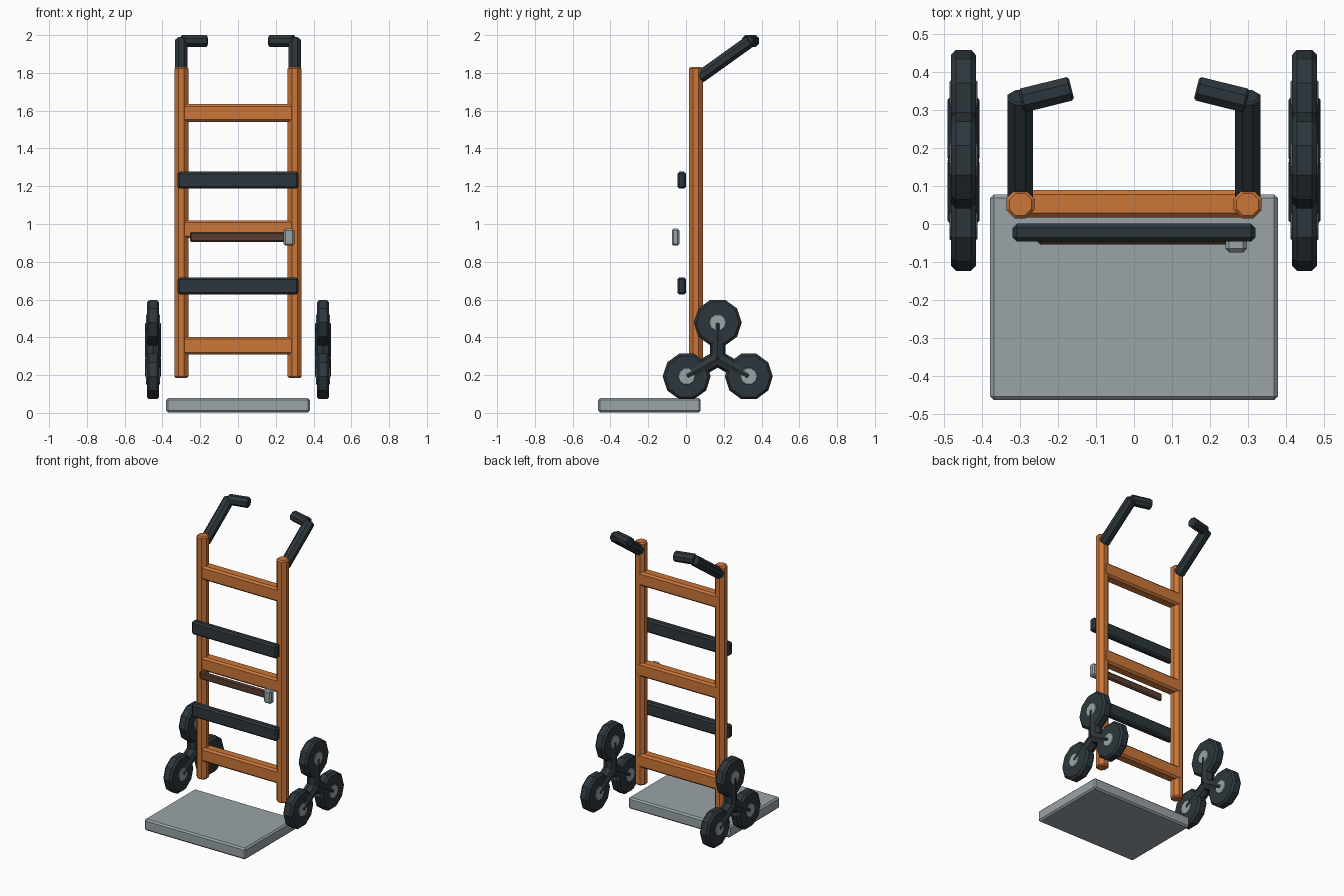
import bpy
import bmesh
from math import pi, sin, cos, radians
from mathutils import Vector

if "Cube" in bpy.data.objects:
    bpy.data.objects.remove(bpy.data.objects["Cube"], do_unlink=True)


def material(name, rgb):
    mat = bpy.data.materials.new(name)
    mat.use_nodes = True
    mat.diffuse_color = (*rgb, 1)
    bsdf = mat.node_tree.nodes["Principled BSDF"]
    bsdf.inputs["Base Color"].default_value = (*rgb, 1)
    bsdf.inputs["Roughness"].default_value = 0.6
    return mat


ORANGE = material("orange paint", (0.60, 0.18, 0.04))
BLACK = material("black rubber", (0.026, 0.037, 0.045))
STEEL = material("grey steel", (0.32, 0.37, 0.39))
BROWN = material("brown strap", (0.105, 0.048, 0.028))


def finish(name, bm, mat, bevel):
    bmesh.ops.recalc_face_normals(bm, faces=bm.faces)
    mesh = bpy.data.meshes.new(name)
    bm.to_mesh(mesh)
    bm.free()
    mesh.materials.append(mat)
    obj = bpy.data.objects.new(name, mesh)
    bpy.context.collection.objects.link(obj)
    mod = obj.modifiers.new("Bevel", "BEVEL")
    mod.width = bevel
    mod.segments = 1
    mod.limit_method = "ANGLE"
    mod.angle_limit = radians(50)
    return obj


def box(name, low, high, mat, bevel):
    """Bevelled box between two opposite corners."""
    low, high = Vector(low), Vector(high)
    bm = bmesh.new()
    bmesh.ops.create_cube(bm, size=1)
    bmesh.ops.scale(bm, vec=high - low, verts=bm.verts)
    bmesh.ops.translate(bm, vec=(low + high) / 2, verts=bm.verts)
    return finish(name, bm, mat, bevel)


def rod(name, start, end, radius, mat, bevel, sides=8, phase=pi / 8):
    """Bevelled prism running from start to end."""
    start, end = Vector(start), Vector(end)
    axis = (end - start).normalized()
    ref = Vector((0, 1, 0)) if abs(axis.z) > 0.99 else Vector((0, 0, 1))
    u = (ref - axis * ref.dot(axis)).normalized()
    v = axis.cross(u)
    bm = bmesh.new()
    rings = []
    for p in (start, end):
        angles = [phase + 2 * pi * i / sides for i in range(sides)]
        rings.append([bm.verts.new(p + (u * cos(a) + v * sin(a)) * radius) for a in angles])
        bm.faces.new(rings[-1])
    for i in range(sides):
        j = (i + 1) % sides
        bm.faces.new((rings[0][i], rings[0][j], rings[1][j], rings[1][i]))
    return finish(name, bm, mat, bevel)


# Load plate
box("load_plate", (-0.38, -0.465, 0.002), (0.38, 0.078, 0.079), STEEL, 0.01)

# Frame cross bars
for name, z in (("lower", 0.355), ("middle", 0.972), ("upper", 1.588)):
    box(name + "_cross_bar", (-0.31, 0.017, z - 0.047), (0.31, 0.09, z + 0.047), ORANGE, 0.012)

# Padded front slats
for name, z in (("lower", 0.672), ("upper", 1.232)):
    box(name + "_slat", (-0.32, -0.046, z - 0.045), (0.32, 0.001, z + 0.045), BLACK, 0.011)

# Strap and buckle
box("strap", (-0.255, -0.054, 0.904), (0.27, -0.034, 0.958), BROWN, 0.008)
box("buckle", (0.241, -0.075, 0.885), (0.298, -0.034, 0.975), STEEL, 0.01)

for side, s in (("left", 1), ("right", -1)):
    # Upright, handle and grip
    x = 0.3 * s
    rod(side + "_upright", (x, 0.052, 0.185), (x, 0.052, 1.83), 0.04, ORANGE, 0.008)
    rod(side + "_handle", (x, 0.07, 1.775), (x, 0.338, 1.967), 0.036, BLACK, 0.006)
    rod(side + "_grip", (s * 0.298, 0.325, 1.968), (s * 0.165, 0.358, 1.968),
        0.0345, BLACK, 0.006)

    # Three-wheel stair climbing cluster
    centre = Vector((0.45 * s, 0.168, 0.288))
    for i in range(3):
        a = pi / 2 + i * 2 * pi / 3
        hub = centre + Vector((0, cos(a), sin(a))) * 0.19
        across = Vector((1, 0, 0))
        tag = f"{side}_{i + 1}"
        rod("wheel_" + tag, hub - across * 0.033, hub + across * 0.033, 0.127,
            BLACK, 0.013, sides=10, phase=pi / 2)
        rod("hub_" + tag, hub - across * 0.037, hub + across * 0.037, 0.046,
            STEEL, 0.003, sides=10, phase=pi / 2)
        rod("spoke_" + tag, centre, hub, 0.042, BLACK, 0.006, phase=0)
